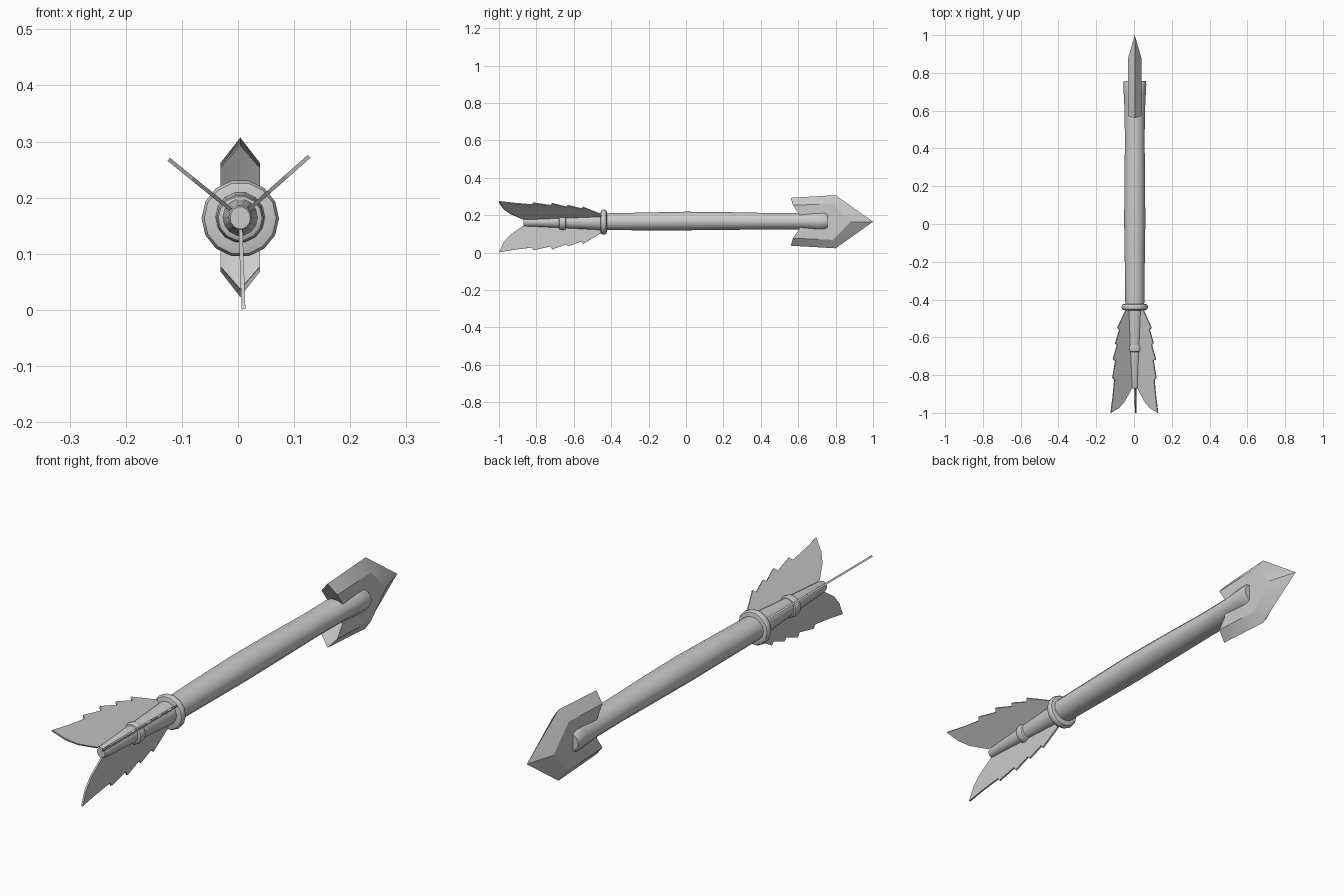
import bpy, bmesh, math
from mathutils import Vector, Matrix

cube = bpy.data.objects.get("Cube")
if cube:
    bpy.data.objects.remove(cube, do_unlink=True)

AXIS_X, AXIS_Z = 0.004, 0.165

grey = bpy.data.materials.new("plain_grey")
grey.use_nodes = True
grey.diffuse_color = (0.6, 0.6, 0.6, 1)
grey.node_tree.nodes["Principled BSDF"].inputs["Base Color"].default_value = (0.6, 0.6, 0.6, 1)


def finish(name, bm, angle=None):
    bmesh.ops.recalc_face_normals(bm, faces=bm.faces)
    mesh = bpy.data.meshes.new(name)
    bm.to_mesh(mesh)
    bm.free()
    mesh.materials.append(grey)
    obj = bpy.data.objects.new(name, mesh)
    obj.location = (AXIS_X, 0, AXIS_Z)
    bpy.context.collection.objects.link(obj)
    if angle:
        bpy.ops.object.select_all(action="DESELECT")
        obj.select_set(True)
        bpy.context.view_layer.objects.active = obj
        bpy.ops.object.shade_smooth_by_angle(angle=math.radians(angle))
    return obj


def lathe(name, profile, sides=14, angle=40):
    """Turn (y, radius_x, radius_z, offset_z) stations around the long axis."""
    bm = bmesh.new()
    rings = []
    for y, rx, rz, dz in profile:
        turns = [2 * math.pi * i / sides for i in range(sides)]
        rings.append([bm.verts.new((rx * math.cos(a), y, dz + rz * math.sin(a))) for a in turns])
    for a, b in zip(rings, rings[1:]):
        for i in range(sides):
            j = (i + 1) % sides
            bm.faces.new((a[i], a[j], b[j], b[i]))
    bm.faces.new(rings[0])
    bm.faces.new(rings[-1])
    return finish(name, bm, angle)


def band(name, y, radius, width):
    """Rounded collar around the shaft."""
    shape = [(-0.5, 0.75), (-0.4, 0.93), (-0.15, 1), (0.15, 1), (0.4, 0.93), (0.5, 0.75)]
    return lathe(name, [(y + t * width, radius * r, radius * r, -0.002) for t, r in shape])


# Shaft, slightly uneven, with a flared socket end
lathe("shaft", [(-0.44, 0.05, 0.046, 0), (-0.2, 0.053, 0.049, 0.002), (0.0, 0.056, 0.051, 0.004),
                (0.2, 0.055, 0.049, 0.004), (0.45, 0.052, 0.045, 0.003), (0.62, 0.055, 0.045, 0.003),
                (0.7, 0.059, 0.053, 0.003), (0.74, 0.061, 0.053, 0.003), (0.757, 0.058, 0.042, 0.003)])

# Tapered tail and its two collars
lathe("tail", [(-0.87, 0.018, 0.02, -0.001), (-0.86, 0.021, 0.023, -0.001),
               (-0.66, 0.032, 0.034, 0), (-0.44, 0.045, 0.046, 0)])
band("front_collar", -0.44, 0.069, 0.034)
band("rear_collar", -0.66, 0.042, 0.04)

# Arrowhead: a thin rim outline bevelled up to a flat plate on both sides
half_rim = [(1.0, 0), (0.8, 0.142), (0.56, 0.128), (0.61, 0.04)]
half_plate = [(0.88, 0), (0.785, 0.097), (0.572, 0.088), (0.605, 0.04)]


def mirrored(half):
    return half + [(y, -z) for y, z in reversed(half[1:])]


bm = bmesh.new()
rim = [bm.verts.new((0, y, z)) for y, z in mirrored(half_rim)]
for side in (-1, 1):
    plate = [bm.verts.new((side * 0.035, y, z)) for y, z in mirrored(half_plate)]
    bm.faces.new(plate)
    for i in range(len(rim)):
        j = (i + 1) % len(rim)
        bm.faces.new((rim[i], rim[j], plate[j], plate[i]))
finish("arrowhead", bm, 30)

# Feather fins with a stepped outer edge, as (y, distance from the axis)
feather = [(-0.45, 0.02), (-0.45, 0.058), (-0.55, 0.118), (-0.56, 0.105), (-0.63, 0.132),
           (-0.64, 0.12), (-0.715, 0.148), (-0.725, 0.132), (-0.815, 0.152), (-0.825, 0.138),
           (-0.92, 0.15), (-1.0, 0.164), (-0.975, 0.11), (-0.94, 0.07), (-0.87, 0.022)]
for name, degrees in (("left_fin", 41.5), ("right_fin", 141), ("bottom_fin", 272)):
    bm = bmesh.new()
    face = bm.faces.new([bm.verts.new((r, y, -0.0035)) for y, r in feather])
    top = bmesh.ops.extrude_face_region(bm, geom=[face])["geom"]
    bmesh.ops.translate(bm, vec=Vector((0, 0, 0.007)),
                        verts=[v for v in top if isinstance(v, bmesh.types.BMVert)])
    bmesh.ops.rotate(bm, verts=bm.verts, matrix=Matrix.Rotation(-math.radians(degrees), 3, "Y"))
    finish(name, bm)
